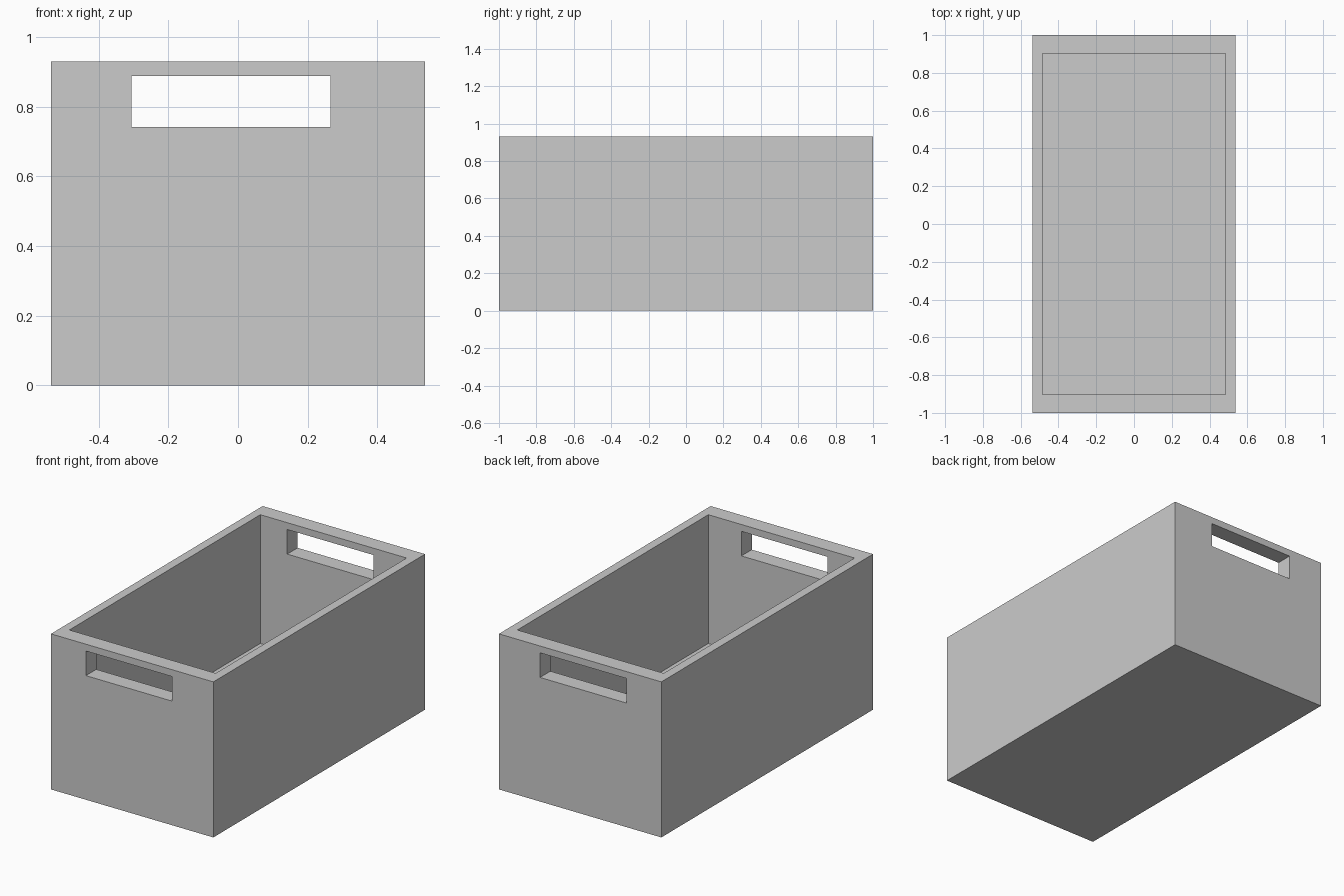
import bpy

if "Cube" in bpy.data.objects:
    bpy.data.objects.remove(bpy.data.objects["Cube"])


def box(name, lo, hi):
    """Axis-aligned box between two corners."""
    bpy.ops.mesh.primitive_cube_add(size=1, location=[(a + b) / 2 for a, b in zip(lo, hi)])
    ob = bpy.context.object
    ob.name = name
    ob.scale = [b - a for a, b in zip(lo, hi)]
    bpy.ops.object.transform_apply(location=True, rotation=False, scale=True)
    return ob


def cut(target, cutter):
    """Subtract the cutter, then remove it."""
    mod = target.modifiers.new("cut", 'BOOLEAN')
    mod.operation = 'DIFFERENCE'
    mod.solver = 'EXACT'
    mod.object = cutter
    bpy.context.view_layer.objects.active = target
    bpy.ops.object.modifier_apply(modifier=mod.name)
    bpy.data.objects.remove(cutter, do_unlink=True)


W, L, H = 0.537, 1.0, 0.93      # outer half width, half length, height
IW, IL, FLOOR = 0.484, 0.902, 0.16   # inner half width, half length, floor level

# Outer block
crate = box("storage_crate", (-W, -L, 0), (W, L, H))

# Hollow interior
cut(crate, box("interior_cutter", (-IW, -IL, FLOOR), (IW, IL, H + 0.2)))

# Hand slot through both end walls, slightly off centre
cut(crate, box("hand_slot_cutter", (-0.306, -L - 0.2, 0.742), (0.265, L + 0.2, 0.889)))
